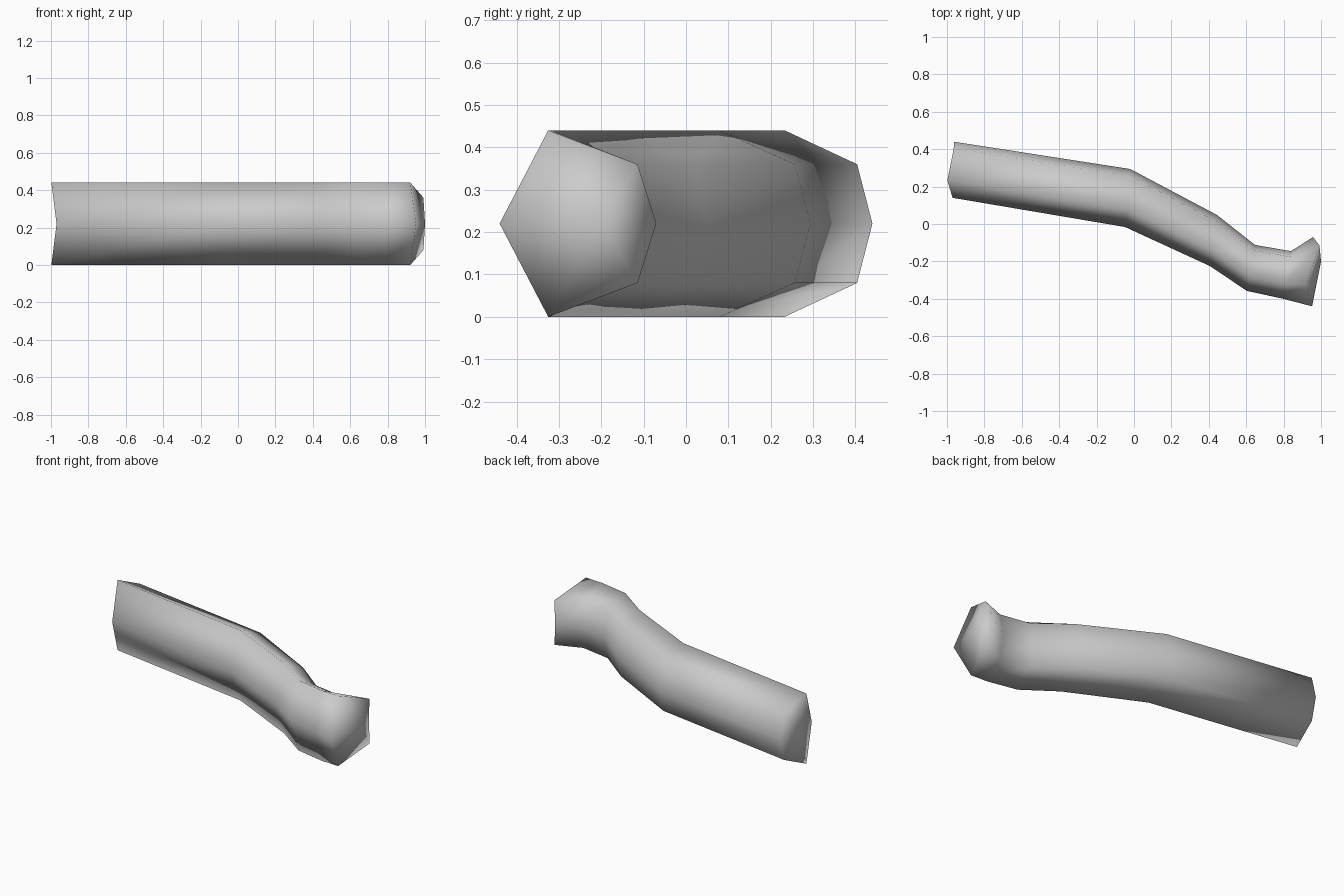
import bpy
import bmesh
from mathutils import Vector

cube = bpy.data.objects.get("Cube")
if cube:
    bpy.data.objects.remove(cube, do_unlink=True)

grey = bpy.data.materials.new("plain_grey")
grey.use_nodes = True
colour = (0.6, 0.6, 0.6, 1.0)
grey.diffuse_color = colour
grey.node_tree.nodes["Principled BSDF"].inputs["Base Color"].default_value = colour

MID = 0.22

# Each station: front point, back point, x shift of the top and of the shoulder
stations = [
    ((-0.97, -0.0 + 0.14), (-0.963, 0.44), -0.03, 0.0),
    ((-0.048, -0.016), (-0.02, 0.294), 0.0, 0.0),
    ((0.406, -0.225), (0.444, 0.048), 0.0, 0.0),
    ((0.604, -0.358), (0.647, -0.112), 0.0, 0.0),
    ((0.79, -0.398), (0.84, -0.145), 0.0, 0.0),
    ((0.952, -0.44), (0.957, -0.07), -0.032, 0.035),
]

# Six-sided cross-section: fraction from front to back, height from the middle
section = [(0, 0), (0.31, 0.22), (0.88, 0.14), (1, 0), (0.88, -0.14), (0.31, -0.22)]


def ring_points(front, back, top_shift, shoulder_shift):
    a, b = Vector(front), Vector(back)
    for t, h in section:
        p = a.lerp(b, t)
        shift = 0.0
        if h:
            shift = top_shift if t < 0.5 else shoulder_shift
        yield (p.x + shift, p.y, MID + h)


# Bent tube swept through the stations
bm = bmesh.new()
rings = [[bm.verts.new(p) for p in ring_points(*s)] for s in stations]
n = len(section)
for r0, r1 in zip(rings, rings[1:]):
    for i in range(n):
        j = (i + 1) % n
        bm.faces.new((r0[i], r0[j], r1[j], r1[i]))

# End caps fanned around a centre point
for ring, centre in ((rings[0], (-0.965, 0.27, MID)), (rings[-1], (1.0, -0.2, MID))):
    c = bm.verts.new(centre)
    for i in range(n):
        bm.faces.new((ring[i], ring[(i + 1) % n], c))

bmesh.ops.recalc_face_normals(bm, faces=bm.faces)
for f in bm.faces:
    f.smooth = True

mesh = bpy.data.meshes.new("bent_tube")
bm.to_mesh(mesh)
bm.free()
mesh.materials.append(grey)
tube = bpy.data.objects.new("bent_tube", mesh)
bpy.context.collection.objects.link(tube)
